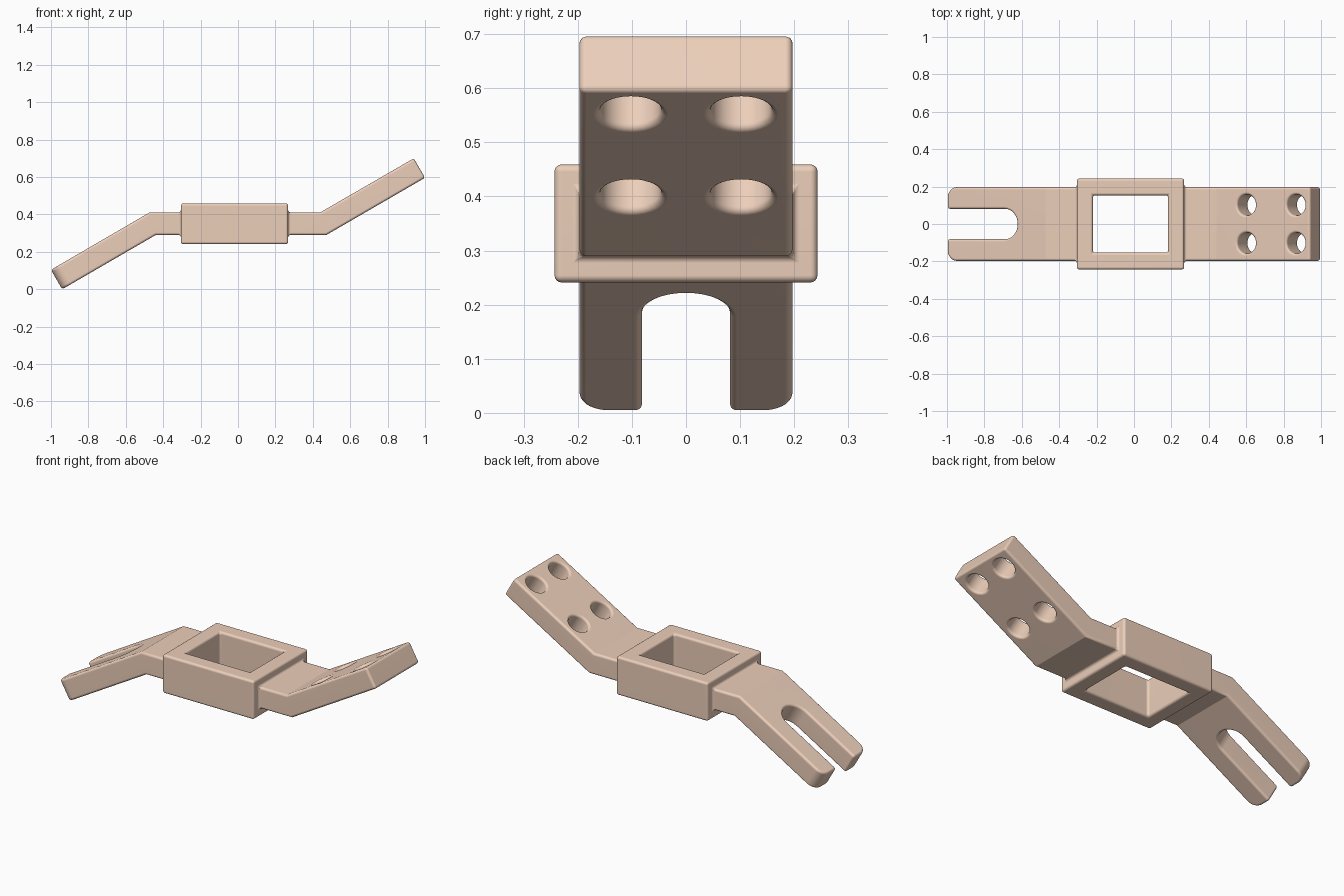
import bpy, bmesh, math
from mathutils import Matrix, Vector

if "Cube" in bpy.data.objects:
    bpy.data.objects.remove(bpy.data.objects["Cube"])

SLOPE = Matrix.Rotation(math.radians(-30), 4, 'Y')   # both arms share this tilt
FLAT_TO_FRONT = Matrix.Rotation(math.radians(90), 4, 'X')


def prism(name, pts, depth, matrix, round_edges=None, radius=0.0):
    """Extrude a 2D outline symmetrically along local z, then place it."""
    bm = bmesh.new()
    face = bm.faces.new([bm.verts.new((x, y, -depth / 2)) for x, y in pts])
    new = bmesh.ops.extrude_face_region(bm, geom=[face])["geom"]
    bmesh.ops.translate(bm, vec=(0, 0, depth),
                        verts=[v for v in new if isinstance(v, bmesh.types.BMVert)])
    bm.transform(matrix)
    if round_edges:
        bmesh.ops.bevel(bm, geom=[e for e in bm.edges if round_edges(e)], offset=radius,
                        offset_type='OFFSET', segments=8, profile=0.5, affect='EDGES')
    bmesh.ops.recalc_face_normals(bm, faces=bm.faces)
    me = bpy.data.meshes.new(name)
    bm.to_mesh(me)
    bm.free()
    ob = bpy.data.objects.new(name, me)
    bpy.context.collection.objects.link(ob)
    return ob


def rect(x0, x1, y):
    return [(x0, -y), (x1, -y), (x1, y), (x0, y)]


def arc(r, a0, a1, n):
    return [(r * math.cos(a0 + (a1 - a0) * i / n), r * math.sin(a0 + (a1 - a0) * i / n))
            for i in range(n + 1)]


def combine(target, tool, operation):
    mod = target.modifiers.new("combine", 'BOOLEAN')
    mod.operation, mod.object, mod.solver = operation, tool, 'EXACT'
    bpy.context.view_layer.objects.active = target
    bpy.ops.object.modifier_apply(modifier=mod.name)
    bpy.data.objects.remove(tool)


# Bent strap, with the two corners of the fork tip rounded
outline = [(-0.94, 0.0), (-0.44, 0.29), (0.472, 0.29), (1.0, 0.596),
           (0.94, 0.70), (0.44, 0.411), (-0.472, 0.411), (-1.0, 0.104)]
bracket = prism("bent_bracket", outline, 0.394, FLAT_TO_FRONT,
                lambda e: all(v.co.x < -0.9 for v in e.verts)
                and abs(e.verts[0].co.y - e.verts[1].co.y) < 0.01, 0.055)

# Central collar and its square window
at_centre = Matrix.Translation((0, 0, 0.35))
combine(bracket, prism("collar", rect(-0.305, 0.268, 0.243), 0.218, at_centre), 'UNION')
combine(bracket, prism("window_cutter", rect(-0.22, 0.182, 0.153), 0.6, at_centre), 'DIFFERENCE')

# Open slot in the lower arm
slot = arc(0.081, -math.pi / 2, math.pi / 2, 20) + [(-0.6, 0.081), (-0.6, -0.081)]
combine(bracket, prism("slot_cutter", slot, 0.4,
                       Matrix.Translation((-0.666, 0, 0.228)) @ SLOPE), 'DIFFERENCE')

# Four bolt holes in the upper arm
for x, z in ((0.63, 0.45), (0.895, 0.603)):
    for y in (-0.102, 0.102):
        combine(bracket, prism("hole_cutter", arc(0.056, 0, math.tau, 32)[:-1], 0.3,
                               Matrix.Translation((x, y, z)) @ SLOPE), 'DIFFERENCE')

# Soft edges all round
bevel = bracket.modifiers.new("soft_edges", 'BEVEL')
bevel.width, bevel.segments = 0.013, 4
bevel.limit_method, bevel.angle_limit = 'ANGLE', math.radians(40)
bevel.use_clamp_overlap = False
bpy.context.view_layer.objects.active = bracket
bpy.ops.object.modifier_apply(modifier=bevel.name)

bracket.select_set(True)
bpy.ops.object.shade_smooth_by_angle(angle=math.radians(27))
weighted = bracket.modifiers.new("clean_shading", 'WEIGHTED_NORMAL')
weighted.keep_sharp = True

mat = bpy.data.materials.new("copper")
mat.diffuse_color = (0.84, 0.62, 0.49, 1)
mat.use_nodes = True
mat.node_tree.nodes["Principled BSDF"].inputs["Base Color"].default_value = mat.diffuse_color
bracket.data.materials.append(mat)
